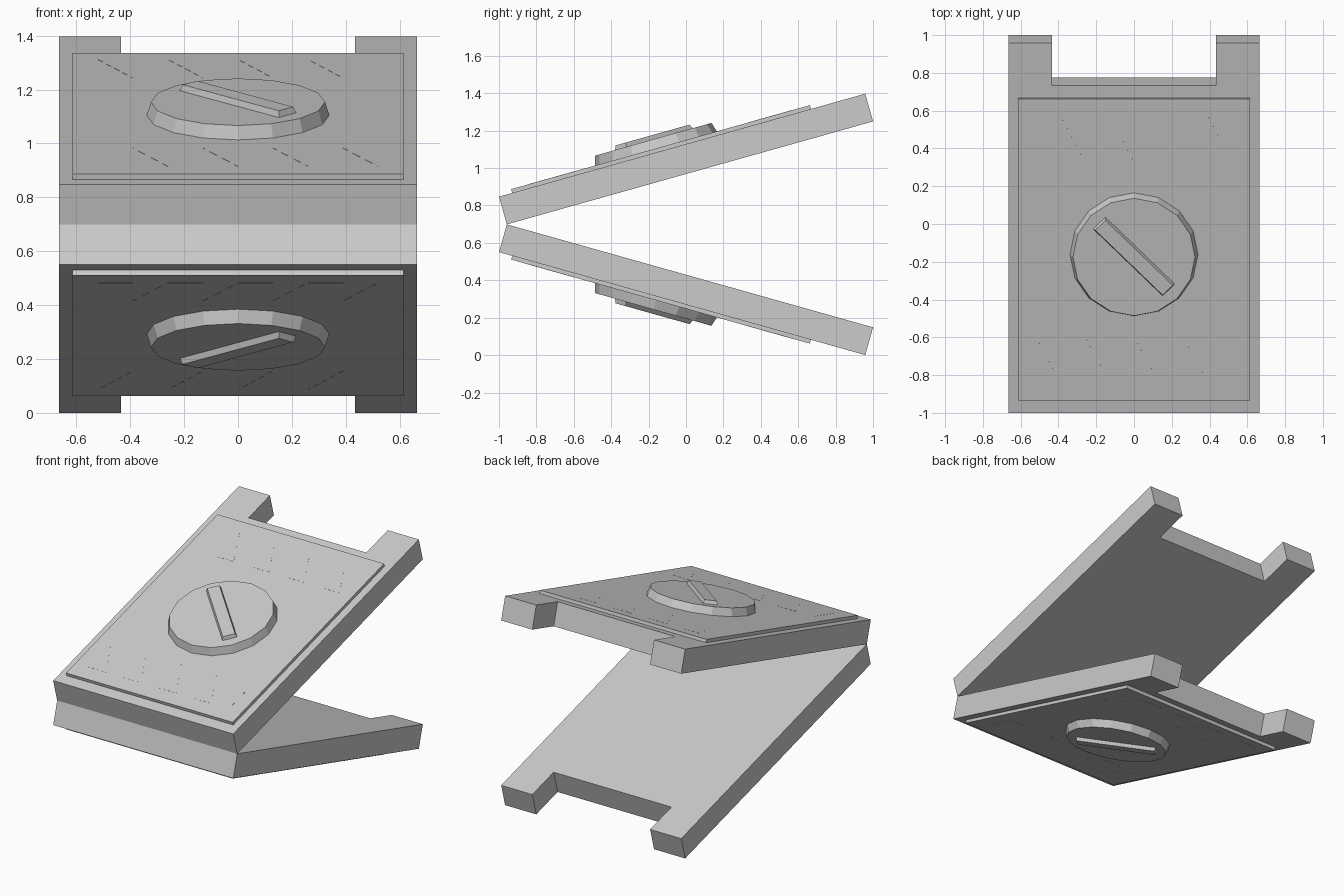
import bpy, bmesh, math
from mathutils import Vector

if "Cube" in bpy.data.objects:
    bpy.data.objects.remove(bpy.data.objects["Cube"])

ANGLE = math.radians(15.7)
C, S = math.cos(ANGLE), math.sin(ANGLE)
HINGE_Y, HINGE_Z = -0.958, 0.699
LENGTH, THICK = 2.034, 0.154


def place(x, u, w, side):
    # x across, u along the leaf from the hinge, w outward from its inner face
    return Vector((x, HINGE_Y + u * C - w * S, HINGE_Z + side * (u * S + w * C)))


def frustum(name, outlines, w0, w1, side):
    # each outline is a (lower ring, upper ring) pair of (x, u) points
    bm = bmesh.new()
    for low, high in outlines:
        a = [bm.verts.new(place(x, u, w0, side)) for x, u in low]
        b = [bm.verts.new(place(x, u, w1, side)) for x, u in high]
        bm.faces.new(a[::-1])
        bm.faces.new(b)
        n = len(a)
        for i in range(n):
            j = (i + 1) % n
            bm.faces.new((a[i], a[j], b[j], b[i]))
    bmesh.ops.recalc_face_normals(bm, faces=bm.faces)
    mesh = bpy.data.meshes.new(name)
    bm.to_mesh(mesh)
    bm.free()
    obj = bpy.data.objects.new(name, mesh)
    bpy.context.collection.objects.link(obj)
    return obj


def prism(name, outlines, w0, w1, side):
    return frustum(name, [(o, o) for o in outlines], w0, w1, side)


def ring(radius, centre, sides=16):
    return [(radius * math.sin(2 * math.pi * i / sides),
             centre + radius * math.cos(2 * math.pi * i / sides)) for i in range(sides)]


def bar(length, width, centre):
    k = math.sqrt(0.5)
    corners = [(-1, -1), (1, -1), (1, 1), (-1, 1)]
    return [((p * length + q * width) * k / 2,
             centre + (-p * length + q * width) * k / 2) for p, q in corners]


def stripes(u0, u1, start, count):
    # slanted bands, each 0.13 wide and leaning by one width
    return [[(x, u1), (x + 0.13, u1), (x + 0.26, u0), (x + 0.13, u0)]
            for x in (start + 0.26 * i for i in range(count))]


for side, label in ((1, "upper"), (-1, "lower")):
    # leaf with two prongs at its free end
    leaf = [(-0.665, 0), (0.665, 0), (0.665, LENGTH), (0.435, LENGTH),
            (0.435, 1.80), (-0.435, 1.80), (-0.435, LENGTH), (-0.665, LENGTH)]
    prism(label + "_leaf", [leaf], 0, THICK, side)

    # raised cover plate
    plate = [(-0.615, 0.073), (0.615, 0.073), (0.615, 1.732), (-0.615, 1.732)]
    prism(label + "_plate", [plate], THICK - 0.004, 0.175, side)

    # bevelled dial and diagonal grip
    frustum(label + "_dial", [(ring(0.339, 0.877), ring(0.323, 0.877))], 0.174, 0.226, side)
    frustum(label + "_grip", [(bar(0.52, 0.092, 0.88), bar(0.504, 0.076, 0.88))],
            0.225, 0.249, side)

    # two rows of warning stripes
    prism(label + "_far_stripes", stripes(1.385, 1.640, -0.52, 4), 0.174, 0.1756, side)
    near = stripes(0.174, 0.424, -0.39, 3)
    near.append([(-0.52, 0.424), (-0.39, 0.174), (-0.52, 0.174)])
    near.append([(0.39, 0.424), (0.52, 0.424), (0.52, 0.174)])
    prism(label + "_near_stripes", near, 0.174, 0.1756, side)
